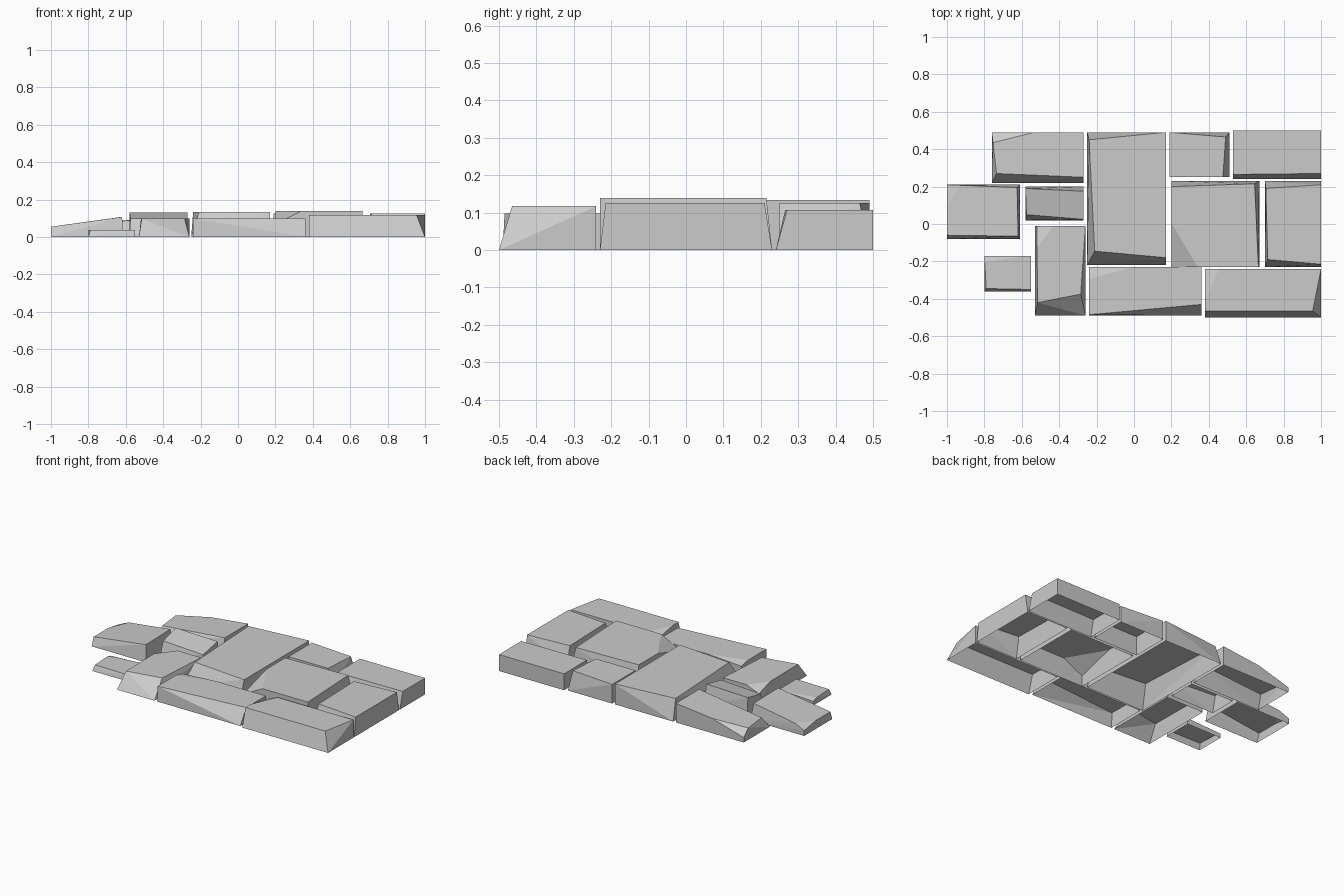
import bpy
import bmesh
from mathutils import Vector

if "Cube" in bpy.data.objects:
    bpy.data.objects.remove(bpy.data.objects["Cube"], do_unlink=True)

# Single stone colour
stone_grey = bpy.data.materials.new("stone_grey")
stone_grey.use_nodes = True
colour = (0.6, 0.6, 0.6, 1)
stone_grey.diffuse_color = colour
shader = stone_grey.node_tree.nodes["Principled BSDF"]
shader.inputs["Base Color"].default_value = colour
shader.inputs["Roughness"].default_value = 0.9


def paving_stone(name, left, right, front, back, height,
                 front_left=(0, 0, 0), front_right=(0, 0, 0),
                 back_right=(0, 0, 0), back_left=(0, 0, 0), chip=None):
    """Open-bottomed block; each top corner is (inset x, inset y, drop).
    chip = (corner index, share of x edge, share of y edge, drop)."""
    base = [Vector((x, y, 0)) for x, y in
            ((left, front), (right, front), (right, back), (left, back))]
    signs = ((1, 1), (-1, 1), (-1, -1), (1, -1))
    insets = (front_left, front_right, back_right, back_left)
    top = [p + Vector((sx * dx, sy * dy, height - drop))
           for p, (sx, sy), (dx, dy, drop) in zip(base, signs, insets)]

    # Chipped corner: crease across two top edges, then lower the corner
    extra = []
    if chip:
        corner, along_x, along_y, drop = chip
        x_neighbour, y_neighbour = top[corner ^ 1], top[3 - corner]
        extra = [top[corner].lerp(x_neighbour, along_x),
                 top[corner].lerp(y_neighbour, along_y)]
        top[corner].z -= drop

    bm = bmesh.new()
    for p in base + top + extra:
        bm.verts.new(p)
    bmesh.ops.convex_hull(bm, input=bm.verts[:])
    bmesh.ops.recalc_face_normals(bm, faces=bm.faces[:])
    bmesh.ops.dissolve_limit(bm, angle_limit=0.02, verts=bm.verts[:], edges=bm.edges[:])
    bm.normal_update()
    under = [f for f in bm.faces if f.normal.z < -0.9]
    bmesh.ops.delete(bm, geom=under, context="FACES")

    mesh = bpy.data.meshes.new(name)
    bm.to_mesh(mesh)
    bm.free()
    mesh.materials.append(stone_grey)
    stone = bpy.data.objects.new(name, mesh)
    bpy.context.collection.objects.link(stone)
    return stone


FRONT_LEFT, BACK_LEFT = 0, 3

# Back row
paving_stone("back_outer_stone", -0.76, -0.27, 0.22, 0.49, 0.125,
             front_left=(0.025, 0.05, 0.053), front_right=(0, 0.03, 0),
             back_left=(0, 0, 0.053), chip=(BACK_LEFT, 0.46, 0.25, 0.04))
paving_stone("back_middle_stone", 0.19, 0.51, 0.25, 0.49, 0.125,
             front_right=(0.035, 0, 0), back_right=(0.02, 0.025, 0))
paving_stone("back_corner_stone", 0.53, 1, 0.24, 0.5, 0.107,
             front_left=(0, 0.025, 0), front_right=(0, 0.03, 0))

# Middle rows
paving_stone("outer_end_stone", -1, -0.61, -0.08, 0.21, 0.107,
             front_left=(0, 0.02, 0.052), front_right=(0.01, 0.015, 0),
             back_right=(0.015, 0.015, 0), back_left=(0, 0, 0.052),
             chip=(BACK_LEFT, 0.18, 0.45, 0.02))
paving_stone("small_inner_stone", -0.58, -0.27, 0.02, 0.2, 0.13,
             front_left=(0.005, 0.03, 0.03), front_right=(0, 0.005, 0.03),
             back_right=(0, 0.025, 0), back_left=(0, 0.01, 0))
paving_stone("large_centre_stone", -0.25, 0.17, -0.22, 0.49, 0.133,
             front_left=(0.04, 0.075, 0), front_right=(0, 0.04, 0),
             back_left=(0.01, 0.04, 0))
paving_stone("broad_stone", 0.2, 0.67, -0.23, 0.23, 0.139,
             front_right=(0.005, 0, 0), back_right=(0.025, 0.015, 0),
             back_left=(0, 0.03, 0), chip=(FRONT_LEFT, 0.3, 0.55, 0.07))
paving_stone("side_stone", 0.7, 1, -0.23, 0.23, 0.125,
             front_left=(0.015, 0.04, 0), front_right=(0, 0.015, 0),
             back_right=(0, 0.02, 0), back_left=(0.005, 0.04, 0))

# Front row
paving_stone("low_outer_stone", -0.8, -0.55, -0.36, -0.17, 0.037,
             front_left=(0.01, 0.015, 0), front_right=(0, 0.01, 0),
             chip=(BACK_LEFT, 0.9, 0.2, 0.01))
paving_stone("upright_front_stone", -0.53, -0.26, -0.49, -0.01, 0.098,
             front_left=(0.015, 0.07, 0), front_right=(0.025, 0.115, 0),
             back_left=(0.01, 0, 0), chip=(BACK_LEFT, 0.35, 0.28, 0.035))
paving_stone("long_front_stone", -0.24, 0.36, -0.49, -0.23, 0.098,
             front_left=(0, 0.005, 0), front_right=(0, 0.06, 0),
             chip=(BACK_LEFT, 0.4, 0.25, 0.015))
paving_stone("front_corner_stone", 0.38, 1, -0.5, -0.24, 0.117,
             front_left=(0, 0.035, 0), front_right=(0.045, 0.035, 0),
             chip=(BACK_LEFT, 0.12, 0.75, 0.03))
